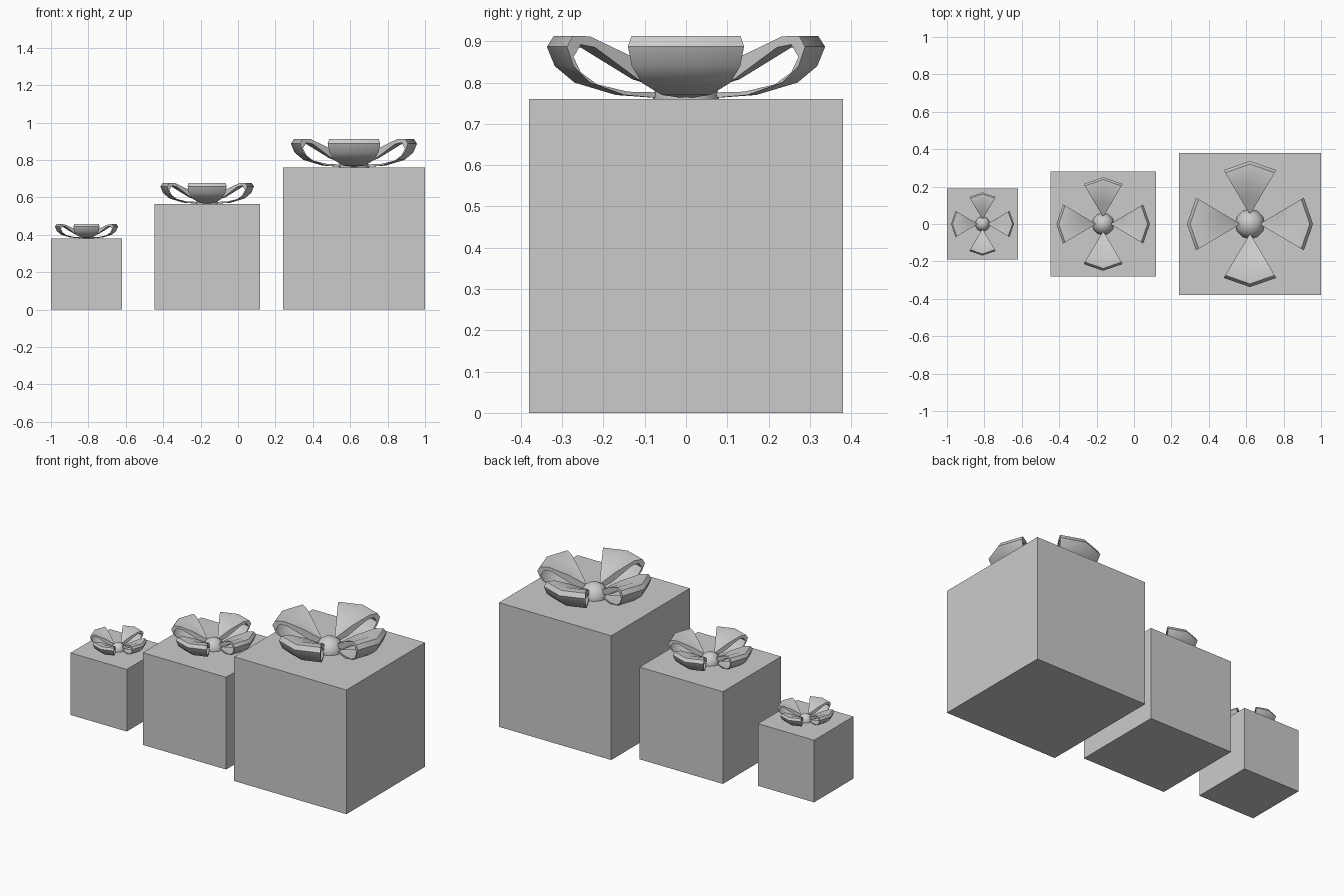
import bpy, bmesh, math
from mathutils import Matrix

if "Cube" in bpy.data.objects:
    bpy.data.objects.remove(bpy.data.objects["Cube"])

# Ribbon loop side profile (radius, height above box lid), for the large gift
OUTER = [(.06, .055), (.16, .108), (.27, .152), (.320, .153), (.337, .127),
         (.318, .08), (.27, .04), (.17, .010), (.06, .002)]
INNER = [(.06, .025), (.13, .048), (.255, .125), (.297, .132), (.318, .102),
         (.297, .065), (.25, .036), (.16, .018), (.06, .016)]
APEX = .05


def finish(bm, name, location, scale, smooth=True):
    mesh = bpy.data.meshes.new(name)
    bmesh.ops.transform(bm, matrix=Matrix.Scale(scale, 4), verts=bm.verts)
    bmesh.ops.recalc_face_normals(bm, faces=bm.faces)
    bm.to_mesh(mesh)
    bm.free()
    ob = bpy.data.objects.new(name, mesh)
    bpy.context.collection.objects.link(ob)
    ob.location = location
    if smooth:
        bpy.ops.object.select_all(action='DESELECT')
        ob.select_set(True)
        bpy.context.view_layer.objects.active = ob
        bpy.ops.object.shade_smooth_by_angle(angle=math.radians(40))


def ribbon_loop(bm, turn):
    # Three fanned columns: left edge, middle, right edge
    rot = Matrix.Rotation(turn, 4, 'Z')

    def column(profile, side):
        k = 1 if side == 0 else .83
        return [bm.verts.new(rot @ Matrix.Translation(
            (APEX + (r - APEX) * k, side * .49 * (r - APEX), z)).to_translation())
            for r, z in profile]

    out = [column(OUTER, s) for s in (-1, 0, 1)]
    inn = [column(INNER, s) for s in (-1, 0, 1)]
    n = len(OUTER)

    def strip(a, b):
        for i in range(n - 1):
            bm.faces.new((a[i], a[i + 1], b[i + 1], b[i]))

    for c in (0, 1):
        strip(out[c], out[c + 1])
        strip(inn[c + 1], inn[c])
        for e in (0, n - 1):
            bm.faces.new((out[c][e], out[c + 1][e], inn[c + 1][e], inn[c][e]))
    strip(inn[0], out[0])
    strip(out[2], inn[2])


def gift(name, x, size):
    s = size / .76
    top = (x, 0, size)
    # Box
    bm = bmesh.new()
    bmesh.ops.create_cube(bm, size=.76)
    finish(bm, name + "_box", (x, 0, size / 2), s, False)
    # Four bow loops
    bm = bmesh.new()
    for q in range(4):
        ribbon_loop(bm, q * math.pi / 2)
    finish(bm, name + "_bow", top, s)
    # Knot
    bm = bmesh.new()
    bmesh.ops.create_uvsphere(bm, u_segments=12, v_segments=8, radius=.08)
    finish(bm, name + "_knot", top, s)


gift("small_gift", -.81, .38)
gift("medium_gift", -.165, .564)
gift("large_gift", .62, .76)
